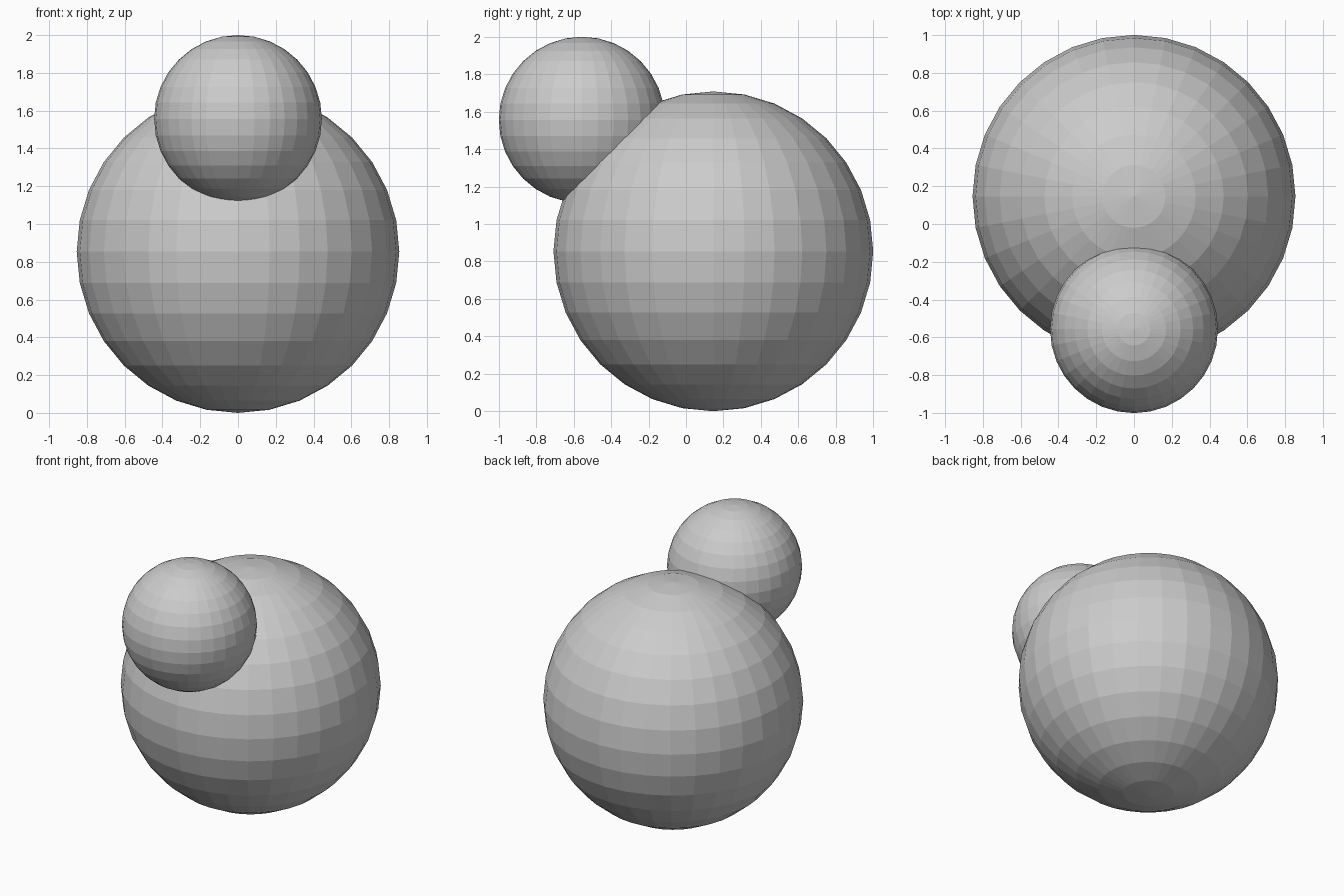
import bpy

if "Cube" in bpy.data.objects:
    bpy.data.objects.remove(bpy.data.objects["Cube"])

# One plain grey for the whole model
grey = bpy.data.materials.new("plain_grey")
grey.diffuse_color = (0.6, 0.6, 0.6, 1)
grey.use_nodes = True
grey.node_tree.nodes["Principled BSDF"].inputs["Base Color"].default_value = grey.diffuse_color


def ball(name, radius, y, z):
    """Flat-faced UV sphere centred on x = 0."""
    bpy.ops.mesh.primitive_uv_sphere_add(segments=32, ring_count=16,
                                         radius=radius, location=(0, y, z))
    obj = bpy.context.object
    obj.name = name
    obj.data.materials.append(grey)
    return obj


BODY_R, HEAD_R = 0.854, 0.444

# Large ball resting on the ground, small ball set into its upper front
ball("large_ball", BODY_R, 1 - BODY_R, BODY_R)
ball("small_ball", HEAD_R, HEAD_R - 1, 2 - HEAD_R)
